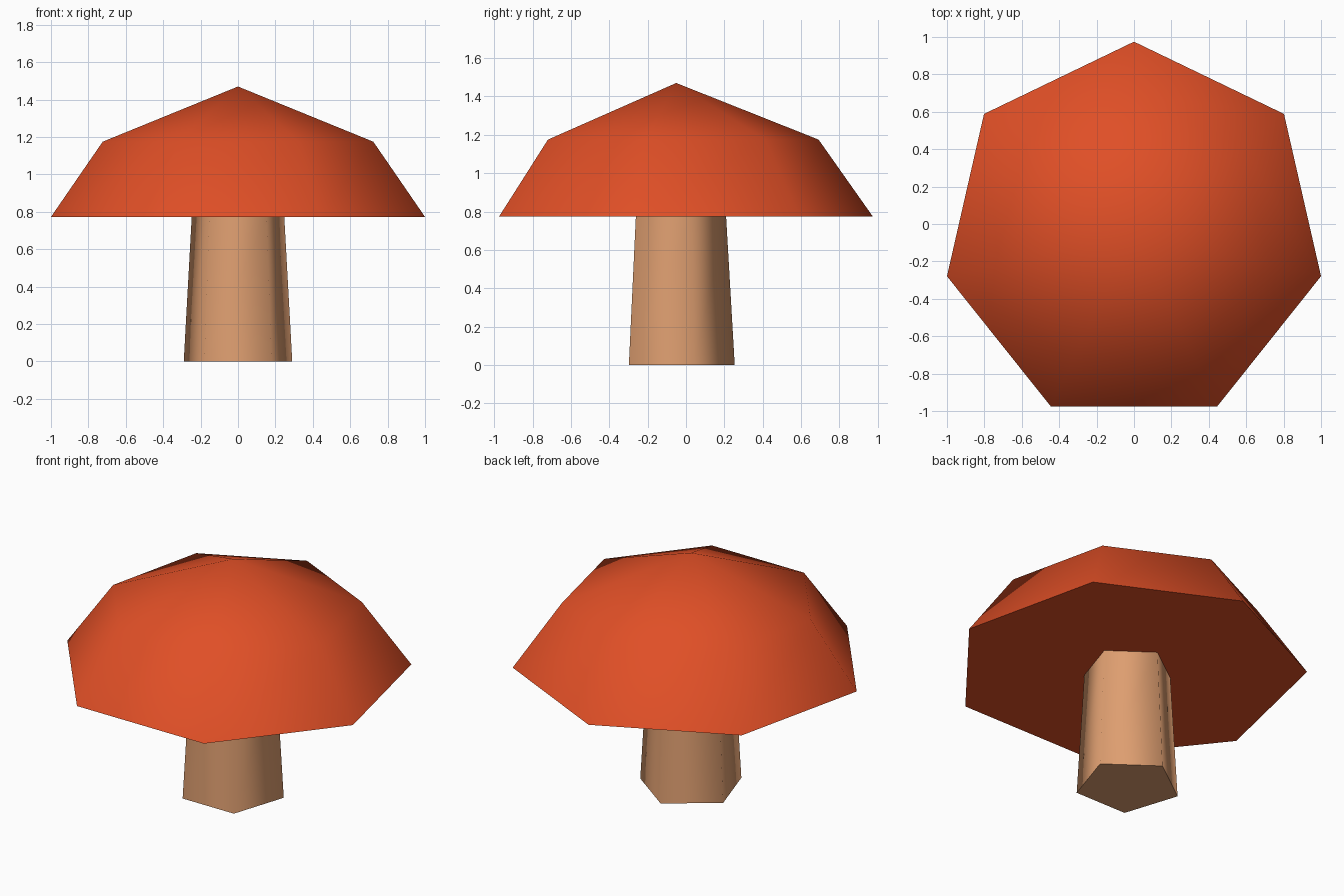
import bpy, bmesh, math

if "Cube" in bpy.data.objects:
    bpy.data.objects.remove(bpy.data.objects["Cube"])

CENTRE_Y = -0.051  # axis shared by stem and cap


def material(name, rgb):
    mat = bpy.data.materials.new(name)
    mat.diffuse_color = (*rgb, 1.0)
    mat.use_nodes = True
    mat.node_tree.nodes["Principled BSDF"].inputs["Base Color"].default_value = mat.diffuse_color
    return mat


def lathe(name, sides, rings, mat):
    """Stack regular polygons, one corner towards +y; radius 0 makes a point."""
    bm = bmesh.new()
    loops = []
    for radius, z in rings:
        count = sides if radius > 0 else 1
        angles = [math.pi / 2 + math.tau * i / sides for i in range(count)]
        loops.append([bm.verts.new((radius * math.cos(a), radius * math.sin(a), z))
                      for a in angles])
    for low, high in zip(loops, loops[1:]):
        for i in range(sides):
            j = (i + 1) % sides
            if len(high) == 1:
                bm.faces.new((low[i], low[j], high[0]))
            else:
                bm.faces.new((low[i], low[j], high[j], high[i]))
    bm.faces.new(reversed(loops[0]))
    if len(loops[-1]) > 1:
        bm.faces.new(loops[-1])
    mesh = bpy.data.meshes.new(name)
    bm.to_mesh(mesh)
    bm.free()
    mesh.materials.append(mat)
    obj = bpy.data.objects.new(name, mesh)
    obj.location.y = CENTRE_Y
    bpy.context.collection.objects.link(obj)
    # Smooth around the sides, crisp at the flat ends
    bpy.ops.object.select_all(action='DESELECT')
    obj.select_set(True)
    bpy.context.view_layer.objects.active = obj
    bpy.ops.object.shade_smooth_by_angle(angle=math.radians(80))
    return obj


red = material("cap_red", (0.745, 0.078, 0.0195))
tan = material("stem_tan", (0.730, 0.342, 0.162))

# Five-sided tapering stem
lathe("stem", 5, [(0.305, 0.0), (0.26, 0.775)], tan)

# Seven-sided domed cap with flat underside
lathe("cap", 7, [(1.0257, 0.773), (0.742, 1.175), (0.0, 1.47)], red)
